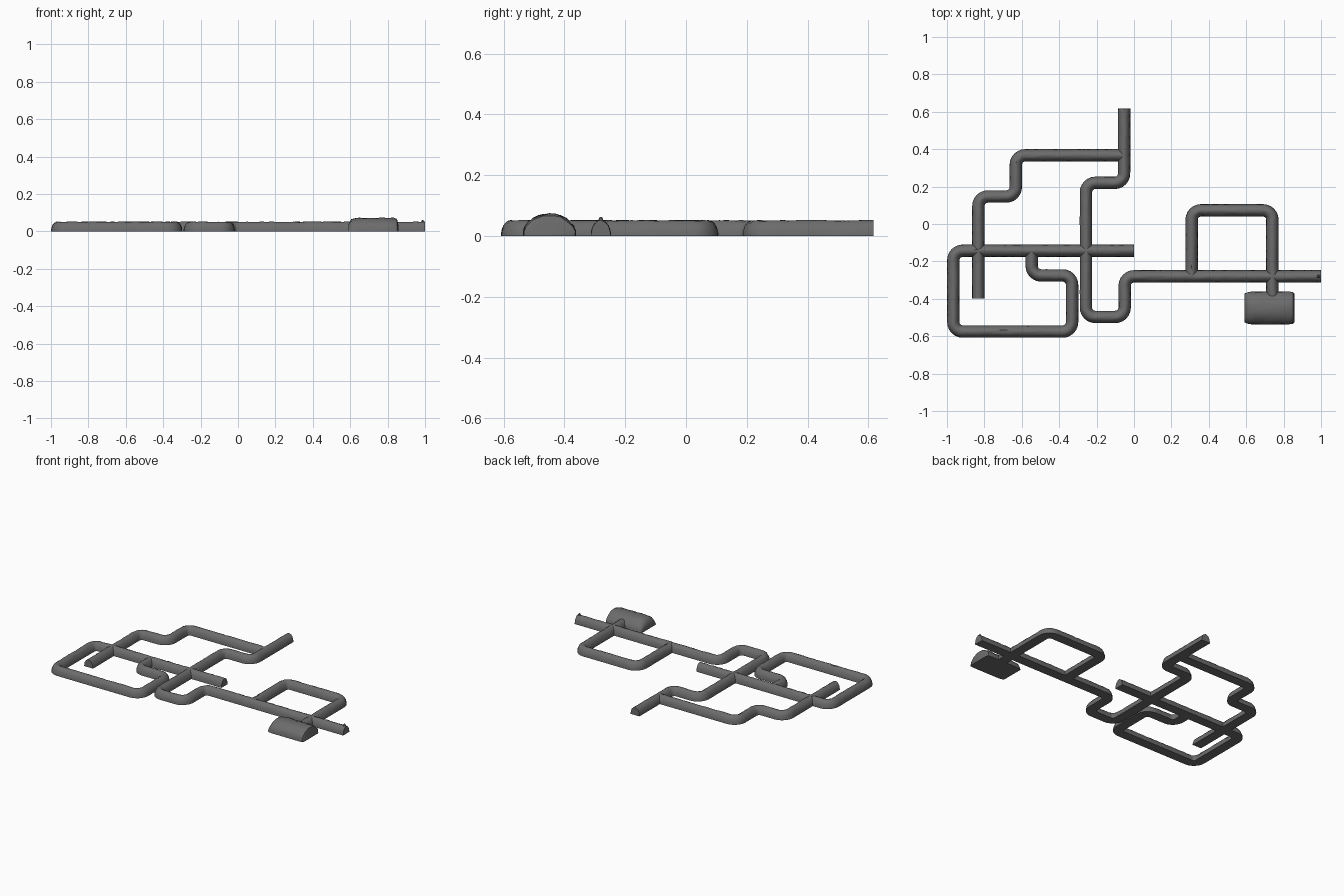
import bpy, bmesh, math, random
from mathutils import Vector

if "Cube" in bpy.data.objects:
    bpy.data.objects.remove(bpy.data.objects["Cube"])

random.seed(4)
rock = bpy.data.materials.new("dark grey rock")
rock.diffuse_color = (0.15, 0.15, 0.15, 1)
rock.use_nodes = True
rock.node_tree.nodes["Principled BSDF"].inputs["Base Color"].default_value = rock.diffuse_color

HALF_W, HEIGHT, CORNER, STEP, SIDES = 0.033, 0.051, 0.05, 0.025, 14


def rounded_path(corners, radius):
    """Polyline with quarter-circle bends, resampled along its straights."""
    pts = [Vector(c) for c in corners]
    keys = [pts[0]]
    for a, b, c in zip(pts, pts[1:], pts[2:]):
        d0, d1 = (b - a).normalized(), (c - b).normalized()
        centre = b - d0 * radius + d1 * radius
        for i in range(7):
            t = math.pi / 2 * i / 6
            keys.append(centre - d1 * radius * math.cos(t) + d0 * radius * math.sin(t))
    keys.append(pts[-1])
    out = [keys[0]]
    for a, b in zip(keys, keys[1:]):
        n = max(1, round((b - a).length / STEP))
        out += [a.lerp(b, i / n) for i in range(1, n + 1)]
    return out


def finish(bm, name, angle):
    bmesh.ops.recalc_face_normals(bm, faces=bm.faces)
    mesh = bpy.data.meshes.new(name)
    bm.to_mesh(mesh)
    bm.free()
    mesh.materials.append(rock)
    obj = bpy.data.objects.new(name, mesh)
    bpy.context.collection.objects.link(obj)
    bpy.ops.object.select_all(action='DESELECT')
    obj.select_set(True)
    bpy.context.view_layer.objects.active = obj
    bpy.ops.object.shade_smooth_by_angle(angle=math.radians(angle))
    return obj


def arch_sweep(name, path, half_w, height, rough, power=1.0, scales=None):
    """Sweep a flat-bottomed arch along a path, with a slightly rough crown."""
    bm = bmesh.new()
    rings = []
    for k, p in enumerate(path):
        before = path[k] - path[k - 1] if k else path[1] - path[0]
        after = path[k + 1] - path[k] if k < len(path) - 1 else before
        d = (before.normalized() + after.normalized()).normalized()
        side = Vector((d.y, -d.x))
        s = scales[k] if scales else (1, 1)
        ring = []
        for i in range(SIDES + 1):
            a = math.pi * i / SIDES
            bump = 1 + (random.uniform(-rough, rough) if 0 < i < SIDES else 0)
            q = p + side * (math.cos(a) * half_w * s[0] * bump)
            z = abs(math.sin(a)) ** power * height * s[1] * bump
            ring.append(bm.verts.new((q.x, q.y, z if 0 < i < SIDES else 0)))
        rings.append(ring)
    n = SIDES + 1
    for r0, r1 in zip(rings, rings[1:]):
        for i in range(n):
            j = (i + 1) % n
            bm.faces.new((r0[i], r0[j], r1[j], r1[i]))
    bm.faces.new(rings[0])
    bm.faces.new(rings[-1])
    return finish(bm, name, 45)


# tunnels, as centre lines seen from above
tunnels = {
    "main_tunnel": [(1, -.28), (-.05, -.28), (-.05, -.497), (-.257, -.497),
                    (-.257, .22), (-.053, .22), (-.053, .617)],
    "stepped_tunnel": [(-.053, .367), (-.632, .367), (-.632, .147),
                       (-.832, .147), (-.832, -.397)],
    "west_loop_tunnel": [(0, -.143), (-.966, -.143), (-.966, -.575), (-.331, -.575),
                         (-.331, -.275), (-.547, -.275), (-.547, -.143)],
    "east_loop_tunnel": [(.308, -.28), (.308, .073), (.74, .073), (.74, -.43)],
}
for name, corners in tunnels.items():
    arch_sweep(name, rounded_path(corners, CORNER), HALF_W, HEIGHT, 0.035)

# vaulted chamber at the end of the east loop, ends slightly tapered
xs = [.59, .605, .625] + [.65 + .03 * i for i in range(7)] + [.85, .857]
scales = [(.88, .5), (.96, .88), (1, .96)] + [(1, 1)] * 7 + [(.97, .92), (.88, .5)]
arch_sweep("chamber", [Vector((x, -.449)) for x in xs], .087, .073, 0.035, 0.95, scales)

# small rock spur on the crown at the east mouth
bm = bmesh.new()
bmesh.ops.create_cone(bm, cap_ends=True, segments=6, radius1=.012, radius2=.004, depth=.018)
bmesh.ops.translate(bm, verts=bm.verts, vec=(.987, -.28, .053))
finish(bm, "mouth_spur", 30)
